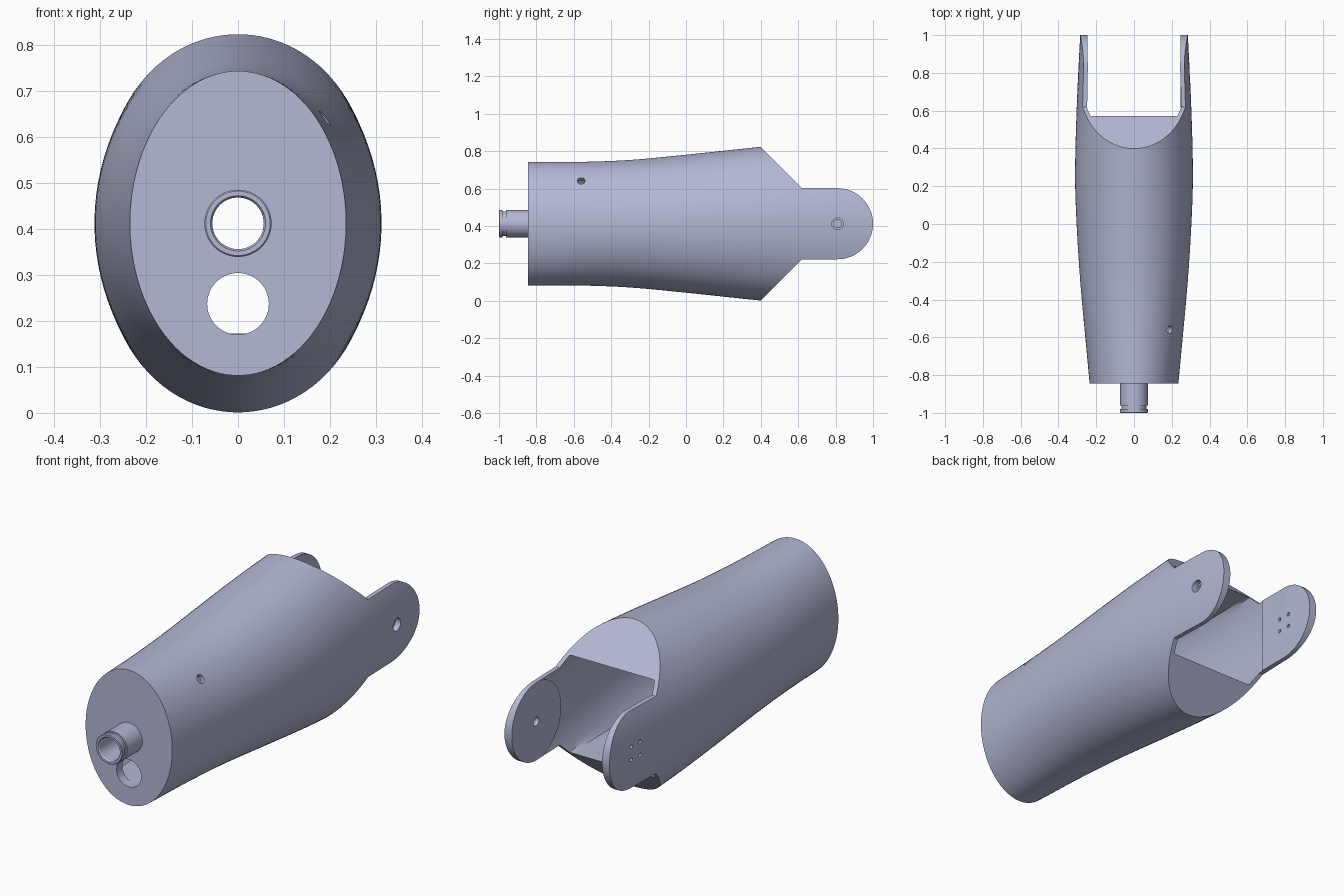
import bpy, bmesh, math
from mathutils import Vector

if "Cube" in bpy.data.objects:
    bpy.data.objects.remove(bpy.data.objects["Cube"])

ZC = 0.412          # height of the long axis
PIVOT_Y = 0.81      # arm pivot position

mat = bpy.data.materials.new("blue_grey")
mat.use_nodes = True
COLOR = (0.45, 0.48, 0.66, 1)
mat.diffuse_color = COLOR
mat.node_tree.nodes["Principled BSDF"].inputs["Base Color"].default_value = COLOR


def make(name, bm):
    bmesh.ops.recalc_face_normals(bm, faces=bm.faces)
    me = bpy.data.meshes.new(name)
    bm.to_mesh(me)
    bm.free()
    ob = bpy.data.objects.new(name, me)
    bpy.context.scene.collection.objects.link(ob)
    me.materials.append(mat)
    return ob


def bridge(bm, rings, closed=False):
    n = len(rings[0])
    pairs = list(zip(rings, rings[1:])) + ([(rings[-1], rings[0])] if closed else [])
    for a, b in pairs:
        for i in range(n):
            j = (i + 1) % n
            bm.faces.new((a[i], a[j], b[j], b[i]))
    if not closed:
        bm.faces.new(rings[0])
        bm.faces.new(rings[-1])


def curve_at(points, y):
    """Smooth interpolation through (y, value) points."""
    k = 0
    while k < len(points) - 2 and y > points[k + 1][0]:
        k += 1
    def slope(i):
        a, b = points[max(i - 1, 0)], points[min(i + 1, len(points) - 1)]
        return (b[1] - a[1]) / (b[0] - a[0])
    (y0, v0), (y1, v1) = points[k], points[k + 1]
    h = y1 - y0
    t = (y - y0) / h
    return ((2*t**3 - 3*t**2 + 1) * v0 + (t**3 - 2*t**2 + t) * h * slope(k)
            + (3*t**2 - 2*t**3) * v1 + (t**3 - t**2) * h * slope(k + 1))


HALF_W = [(-0.845, .235), (-.6, .258), (-.3, .285), (0, .304), (.25, .312),
          (.6, .304), (1.0, .285), (1.2, .272)]
HALF_H = [(-0.845, .331), (-.55, .331), (-.3, .341), (0, .369), (.4, .411),
          (.7, .438), (1.2, .465)]


def loft(name, y0, y1, inset=0.0, clip=9.0, sides=96, steps=44):
    bm = bmesh.new()
    rings = []
    for s in range(steps + 1):
        y = y0 + (y1 - y0) * s / steps
        a, b = curve_at(HALF_W, y) - inset, curve_at(HALF_H, y) - inset
        ring = []
        for i in range(sides):
            t = 2 * math.pi * (i + .5) / sides
            z = max(-clip, min(clip, b * math.sin(t)))
            ring.append(bm.verts.new((a * math.cos(t), y, ZC + z)))
        rings.append(ring)
    bridge(bm, rings)
    return make(name, bm)


def cylinder(name, center, axis, r, length, sides=48):
    bm = bmesh.new()
    bmesh.ops.create_cone(bm, cap_ends=True, segments=sides, radius1=r, radius2=r, depth=length)
    rot = Vector(axis).to_track_quat('Z', 'Y').to_matrix().to_4x4()
    bm.transform(rot)
    bmesh.ops.translate(bm, verts=bm.verts, vec=center)
    return make(name, bm)


def box(name, center, size):
    bm = bmesh.new()
    bmesh.ops.create_cube(bm, size=1)
    bmesh.ops.scale(bm, verts=bm.verts, vec=size)
    bmesh.ops.translate(bm, verts=bm.verts, vec=center)
    return make(name, bm)


def boolean(ob, tool, op='DIFFERENCE'):
    m = ob.modifiers.new("cut", 'BOOLEAN')
    m.object, m.operation, m.solver = tool, op, 'EXACT'
    bpy.context.view_layer.objects.active = ob
    bpy.ops.object.modifier_apply(modifier=m.name)
    bpy.data.objects.remove(tool)


def smooth(ob):
    bpy.ops.object.select_all(action='DESELECT')
    ob.select_set(True)
    bpy.context.view_layer.objects.active = ob
    bpy.ops.object.shade_smooth_by_angle(angle=math.radians(30))


# Body: oval loft trimmed to the side outline with rounded arm ends
body = loft("forearm_shell", -0.845, 1.1)
half = [(-1.0, .7), (.29, .52), (.4, .41), (.62, .19)]
arc = [(PIVOT_Y + .19 * math.cos(t), .19 * math.sin(t))
       for t in [math.pi / 2 - math.pi * i / 40 for i in range(41)]]
outline = half + arc + [(y, -z) for y, z in reversed(half)]
bm = bmesh.new()
bridge(bm, [[bm.verts.new((x, y, ZC + z)) for y, z in outline] for x in (-.6, .6)])
boolean(body, make("side_outline", bm), 'INTERSECT')

# Cavity: flat floor and roof, leaving thick flat pads on both arm ends
cavity = loft("cavity", -0.80, 1.15, inset=.021, clip=.239)
boolean(cavity, cylinder("right_pad", (.395, PIVOT_Y, ZC), (1, 0, 0), .192, .3, 80))
boolean(cavity, box("left_pad", (-.395, .95, ZC), (.3, .6, .8)))
boolean(body, cavity)

# Holes: front bore, cable hole, side screw hole, pivot and four arm screws
holes = [
    ((0, -.82, ZC), (0, 1, 0), .056, .2),
    ((0, -.82, .237), (0, 1, 0), .067, .2),
    ((.188, -.56, .64), (.8, 0, .6), .021, .12),
    ((.28, PIVOT_Y, ZC), (1, 0, 0), .021, .2),
    ((.295, PIVOT_Y, ZC), (1, 0, 0), .031, .06),
]
for dy in (-.032, .032):
    for dz in (-.032, .032):
        holes.append(((-.28, PIVOT_Y + dy, ZC + dz), (1, 0, 0), .009, .2))
for center, axis, r, length in holes:
    boolean(body, cylinder("hole", center, axis, r, length))
smooth(body)

# Front tube: hollow, with a retaining groove near its tip
profile = [(.056, -.80), (.056, -.994), (.060, -1.0), (.070, -1.0), (.073, -.997),
           (.073, -.980), (.066, -.980), (.066, -.962), (.073, -.962), (.073, -.80)]
bm = bmesh.new()
rings = []
for r, y in profile:
    rings.append([bm.verts.new((r * math.cos(2 * math.pi * i / 64), y,
                                ZC + r * math.sin(2 * math.pi * i / 64))) for i in range(64)])
bridge(bm, rings, closed=True)
smooth(make("front_tube", bm))
